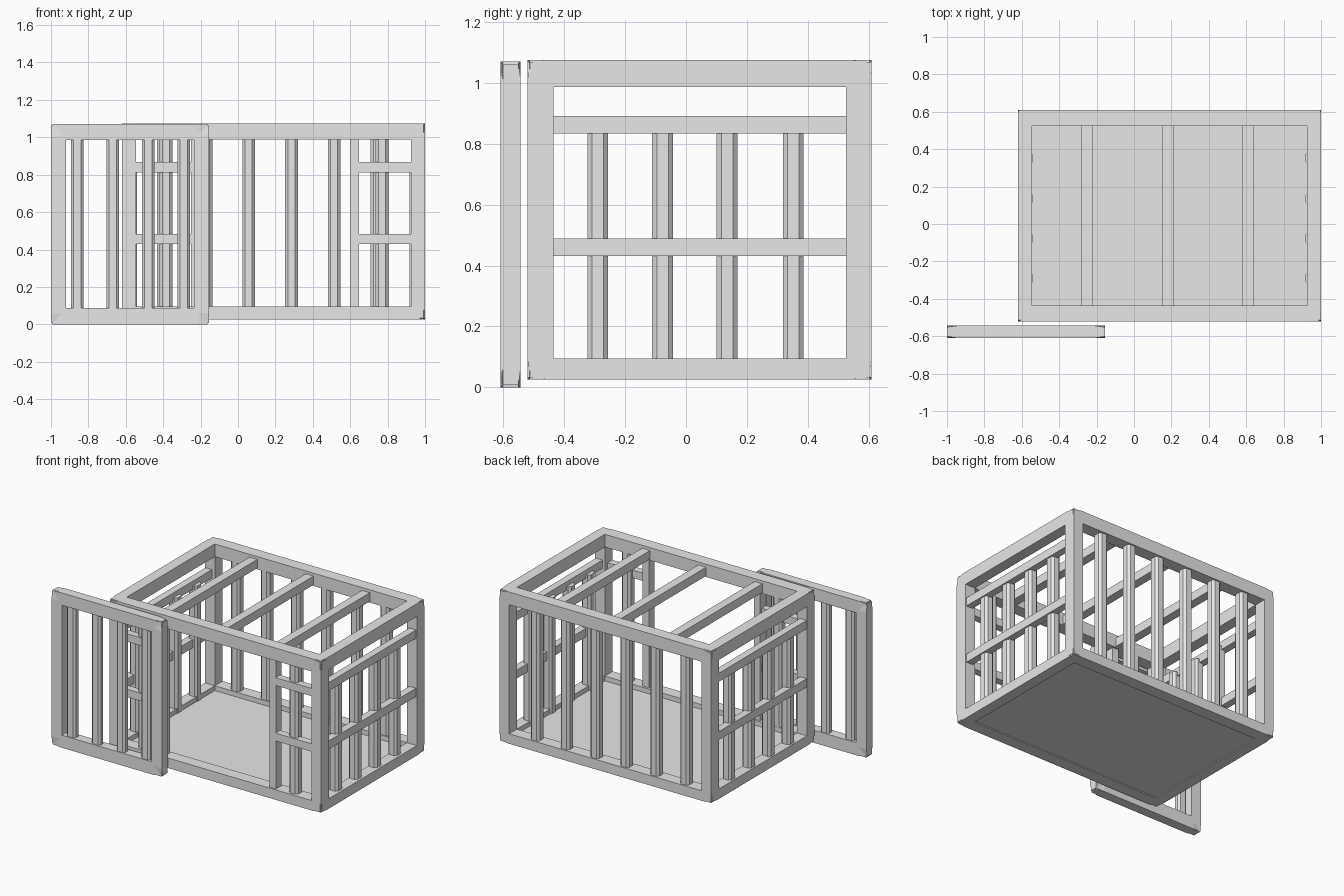
import bpy, bmesh
from mathutils import Vector

if "Cube" in bpy.data.objects:
    bpy.data.objects.remove(bpy.data.objects["Cube"], do_unlink=True)

grey = bpy.data.materials.new("plain grey")
grey.use_nodes = True
grey.diffuse_color = (0.8, 0.8, 0.8, 1)
grey.node_tree.nodes["Principled BSDF"].inputs["Base Color"].default_value = (0.8, 0.8, 0.8, 1)


def beam(name, lo, hi, axis, taper=0.0, chamfer=0.0):
    """Bar filling the box lo..hi along an axis, with pinched ends or chamfered long edges."""
    u, v = (axis + 1) % 3, (axis + 2) % 3
    lo, hi = Vector(lo), Vector(hi)
    mid, half = (lo + hi) / 2, (hi - lo) / 2
    a, b, c = half[u], half[v], chamfer
    if c:
        prof = [(a, -b + c), (a, b - c), (a - c, b), (c - a, b),
                (-a, b - c), (-a, c - b), (c - a, -b), (a - c, -b)]
    else:
        prof = [(a, -b), (a, b), (-a, b), (-a, -b)]
    stations = [(lo[axis], 0), (hi[axis], 0)]
    if taper:
        stations = [(lo[axis], taper), (lo[axis] + 0.06, 0),
                    (hi[axis] - 0.06, 0), (hi[axis], taper)]
    bm = bmesh.new()
    rings = []
    for t, pinch in stations:
        ring = []
        for p, q in prof:
            co = Vector((0, 0, 0))
            co[axis] = t
            co[u] = mid[u] + p * (1 - pinch / a)
            co[v] = mid[v] + q * (1 - pinch / b)
            ring.append(bm.verts.new(co))
        rings.append(ring)
    n = len(prof)
    for r, s in zip(rings, rings[1:]):
        for i in range(n):
            j = (i + 1) % n
            bm.faces.new((r[i], r[j], s[j], s[i]))
    bm.faces.new(rings[0][::-1])
    bm.faces.new(rings[-1])
    bmesh.ops.recalc_face_normals(bm, faces=bm.faces)
    me = bpy.data.meshes.new(name)
    bm.to_mesh(me)
    bm.free()
    me.materials.append(grey)
    ob = bpy.data.objects.new(name, me)
    bpy.context.collection.objects.link(ob)
    return ob


def upright(name, x, y, z0, z1):
    """Vertical chamfered bar."""
    r = 0.034
    beam(name, (x - r, y - r, z0), (x + r, y + r, z1), 2, chamfer=0.015)


# Cage frame: four posts and eight edge beams
X0, X1, Y0, Y1, Z0, Z1 = -0.62, 1.0, -0.52, 0.61, 0.026, 1.075
T, W = 0.075, 0.085
XS = {"right": (X0, X0 + T), "left": (X1 - T, X1)}
YS = {"front": (Y0, Y0 + W), "back": (Y1 - W, Y1)}
ZS = {"bottom": (Z0, 0.095), "top": (0.987, Z1)}
for ny, (ya, yb) in YS.items():
    for nx, (xa, xb) in XS.items():
        beam(f"{ny}_{nx}_post", (xa, ya, Z0), (xb, yb, Z1), 2, taper=0.006)
    for nz, (za, zb) in ZS.items():
        beam(f"{ny}_{nz}_beam", (X0, ya, za), (X1, yb, zb), 0, taper=0.007)
for nx, (xa, xb) in XS.items():
    for nz, (za, zb) in ZS.items():
        beam(f"{nx}_{nz}_beam", (xa, Y0, za), (xb, Y1, zb), 1, taper=0.007)

# Floor plate
beam("floor", (X0 + 0.05, Y0 + 0.06, 0.032), (X1 - 0.05, Y1 - 0.06, 0.062), 0)

# Roof bars
for i, x in enumerate((-0.25, 0.18, 0.61)):
    beam(f"roof_bar_{i + 1}", (x - 0.03, -0.47, 0.995), (x + 0.03, 0.56, 1.055), 1)

# Back bars
for i in range(6):
    upright(f"back_bar_{i + 1}", -0.40 + 0.2285 * i, 0.565, 0.06, 1.02)

# Side walls: uprights with two outer rails
for nx, xbar, xrail in (("left", 0.95, 0.968), ("right", -0.575, -0.592)):
    for i, y in enumerate((-0.29, -0.077, 0.135, 0.352)):
        upright(f"{nx}_bar_{i + 1}", xbar, y, 0.06, 0.86)
    for nz, z in (("lower", 0.46), ("upper", 0.863)):
        beam(f"{nx}_{nz}_rail", (xrail - 0.025, -0.45, z - 0.029),
             (xrail + 0.025, 0.55, z + 0.029), 1)

# Front wall: door jamb, bar and short rails on each side of the doorway
for nx, jamb, bar, ra, rb in (("left", 0.622, 0.77, 0.648, 0.94),
                              ("right", -0.228, -0.385, -0.56, -0.25)):
    beam(f"front_{nx}_jamb", (jamb - 0.024, -0.51, 0.06), (jamb + 0.024, -0.45, 1.02), 2)
    upright(f"front_{nx}_bar", bar, -0.47, 0.06, 1.02)
    for nz, z in (("lower", 0.457), ("upper", 0.84)):
        beam(f"front_{nx}_{nz}_rail", (ra, -0.515, z - 0.027), (rb, -0.465, z + 0.027), 0)

# Sliding door: tapered frame and four bars
DX0, DX1, DY0, DY1, DZ1 = -1.0, -0.155, -0.61, -0.543, 1.07
for n, xa, xb in (("right", DX0, DX0 + 0.08), ("left", DX1 - 0.08, DX1)):
    beam(f"door_{n}_stile", (xa, DY0, 0), (xb, DY1, DZ1), 2, taper=0.008)
for n, za, zb in (("bottom", 0, 0.087), ("top", 0.985, DZ1)):
    beam(f"door_{n}_rail", (DX0, DY0, za), (DX1, DY1, zb), 0, taper=0.008)
for i in range(4):
    x = -0.86 + 0.19 * i
    beam(f"door_bar_{i + 1}", (x - 0.034, -0.603, 0.05), (x + 0.034, -0.55, 1.02), 2, chamfer=0.014)
